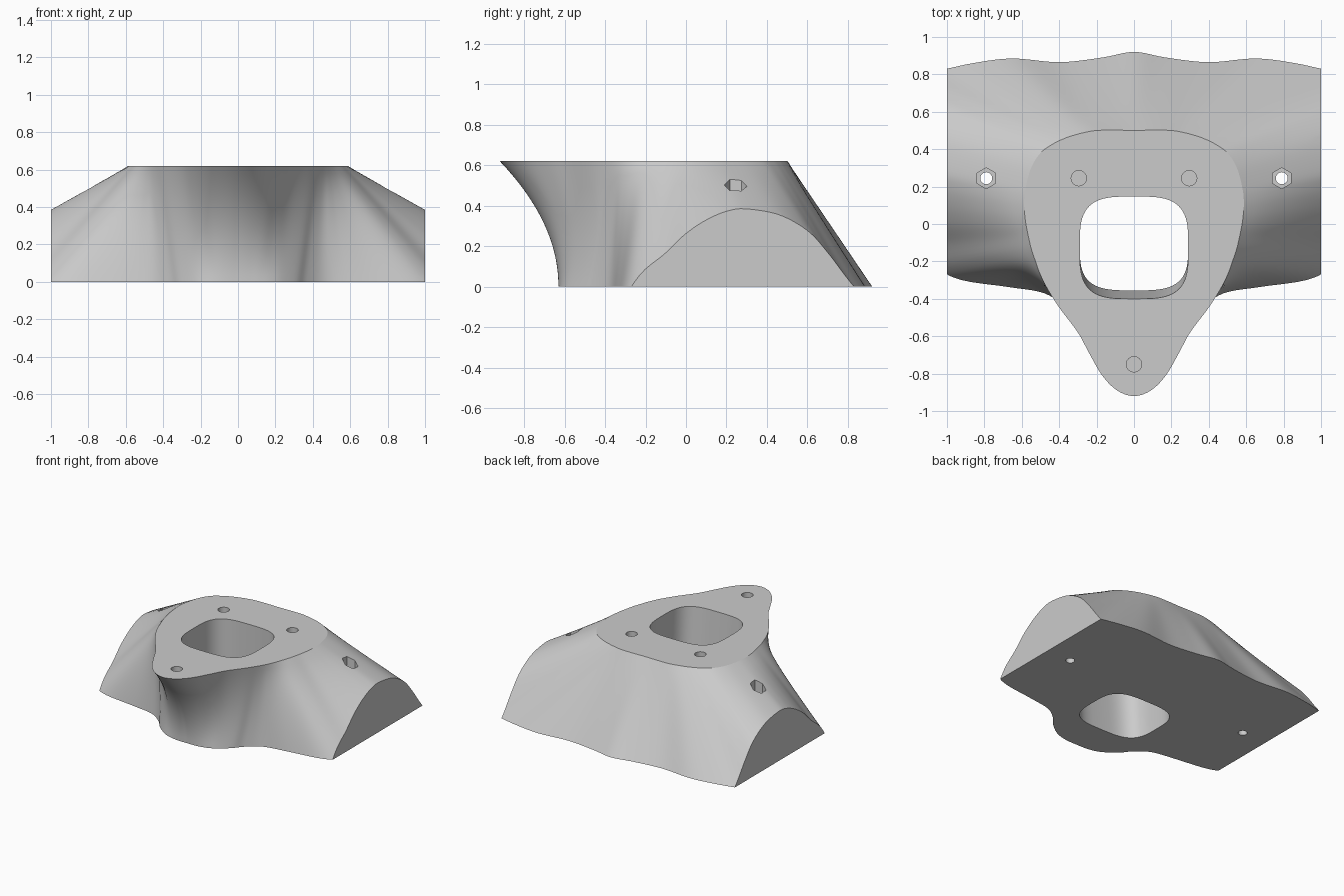
import bpy, bmesh, math
from mathutils import Vector

HEIGHT = 0.62

old = bpy.data.objects.get("Cube")
if old:
    bpy.data.objects.remove(old, do_unlink=True)

# Single grey material
grey = bpy.data.materials.new("matte grey")
grey.use_nodes = True
colour = (0.6, 0.6, 0.6, 1)
grey.diffuse_color = colour
grey.node_tree.nodes["Principled BSDF"].inputs["Base Color"].default_value = colour


def make_object(name, bm):
    bmesh.ops.recalc_face_normals(bm, faces=bm.faces[:])
    mesh = bpy.data.meshes.new(name)
    bm.to_mesh(mesh)
    bm.free()
    mesh.materials.append(grey)
    obj = bpy.data.objects.new(name, mesh)
    bpy.context.collection.objects.link(obj)
    return obj


def loft(rings):
    """Closed solid through rings that have equal point counts."""
    bm = bmesh.new()
    loops = [[bm.verts.new(p) for p in ring] for ring in rings]
    n = len(loops[0])
    for a, b in zip(loops, loops[1:]):
        for i in range(n):
            j = (i + 1) % n
            bm.faces.new((a[i], a[j], b[j], b[i]))
    bm.faces.new(loops[0][::-1])
    bm.faces.new(loops[-1])
    return bm


def smooth_loop(points, steps):
    """Closed Catmull-Rom curve."""
    out, n = [], len(points)
    for i in range(n):
        a, b, c, d = (points[(i + k) % n] for k in (-1, 0, 1, 2))
        for s in range(steps):
            t = s / steps
            out.append(0.5 * (2 * b + (c - a) * t + (2 * a - 5 * b + 4 * c - d) * t ** 2
                              + (3 * b - a - 3 * c + d) * t ** 3))
    return out


# Rulings from the back round to the front: top x, top y, foot x, foot y
half = [Vector(p) for p in (
    (0, .5, 0, .92), (.1, .502, .17, .89), (.2, .5, .4, .865), (.27, .488, .65, .885),
    (.33, .472, .86, .86), (.37, .458, 1.05, .82), (.43, .43, 1.22, .8),
    (.5, .38, 1.42, .77), (.55, .3, 1.62, .65), (.578, .2, 1.69, .43),
    (.587, .13, 1.62, .305), (.585, .06, 1.47, .145), (.578, 0, 1.31, 0),
    (.566, -.06, 1.16, -.115), (.55, -.13, 1.05, -.235), (.53, -.19, .92, -.3),
    (.505, -.26, .67, -.337), (.475, -.325, .48, -.37), (.44, -.385, .37, -.445),
    (.39, -.46, .31, -.515), (.3, -.58, .23, -.58), (.24, -.69, .17, -.61),
    (.17, -.81, .11, -.625), (.09, -.89, .05, -.63), (0, -.92, 0, -.63))]
mirrored = [Vector((-p[0], p[1], -p[2], p[3])) for p in half[-2:0:-1]]
rulings = smooth_loop(half + mirrored, 5)


def body_ring(z):
    t = (HEIGHT - z) / HEIGHT
    ring = []
    for tx, ty, fx, fy in rulings:
        # The front column curves in beneath the overhanging tip
        bow = 0.075 * max(0, 1 - abs(fx) / 0.5) if fy < 0 else 0
        ring.append((tx + (fx - tx) * t, ty + (fy - ty) * t + bow * 4 * t * (1 - t), z))
    return ring


# Body: flared loft with its side lobes cut off flat
levels = 16
bm = loft([body_ring(HEIGHT * i / levels) for i in range(levels + 1)])
for side in (1, -1):
    cut = bmesh.ops.bisect_plane(bm, geom=bm.verts[:] + bm.edges[:] + bm.faces[:],
                                 plane_co=(side, 0, 0), plane_no=(side, 0, 0),
                                 clear_outer=True)
    rim = [e for e in cut["geom_cut"] if isinstance(e, bmesh.types.BMEdge)]
    bmesh.ops.holes_fill(bm, edges=rim, sides=0)
body = make_object("flared_mount_body", bm)


def bore_ring(z):
    """Rounded square opening, a little longer at the top."""
    front = -0.355 - 0.045 * max(0, z) / HEIGHT
    back, ring = 0.147, []
    for i in range(64):
        a = math.tau * i / 64
        c, s = math.cos(a), math.sin(a)
        ring.append((0.29 * math.copysign(abs(c) ** 0.58, c),
                     (back + front) / 2 + (back - front) / 2 * math.copysign(abs(s) ** 0.58, s), z))
    return ring


def prism(x, y, radius, low, high, sides):
    turn = math.pi / 2
    return loft([[(x + radius * math.cos(turn + math.tau * i / sides),
                   y + radius * math.sin(turn + math.tau * i / sides), z)
                  for i in range(sides)] for z in (low, high)])


# Cutters: central bore, blind screw holes, bolt holes with hex nut pockets
cutters = [("bore_cutter", loft([bore_ring(z) for z in (-0.1, 0, 0.2, 0.4, HEIGHT, 0.7)]))]
for x, y in ((0.295, 0.245), (-0.295, 0.245), (0, -0.75)):
    cutters.append(("screw_hole_cutter", prism(x, y, 0.041, HEIGHT - 0.1, 0.8, 24)))
for side in (1, -1):
    cutters.append(("bolt_hole_cutter", prism(side * 0.79, 0.245, 0.032, -0.1, 0.8, 24)))
    cutters.append(("nut_pocket_cutter", prism(side * 0.79, 0.245, 0.056, 0.3, 0.8, 6)))

bpy.ops.object.select_all(action='DESELECT')
body.select_set(True)
bpy.context.view_layer.objects.active = body
for name, shape in cutters:
    cutter = make_object(name, shape)
    cutter.hide_render = True
    mod = body.modifiers.new(name, 'BOOLEAN')
    mod.operation, mod.solver, mod.object = 'DIFFERENCE', 'EXACT', cutter
    bpy.ops.object.modifier_apply(modifier=mod.name)
    bpy.data.objects.remove(cutter, do_unlink=True)

bpy.ops.object.shade_smooth_by_angle(angle=math.radians(23))
